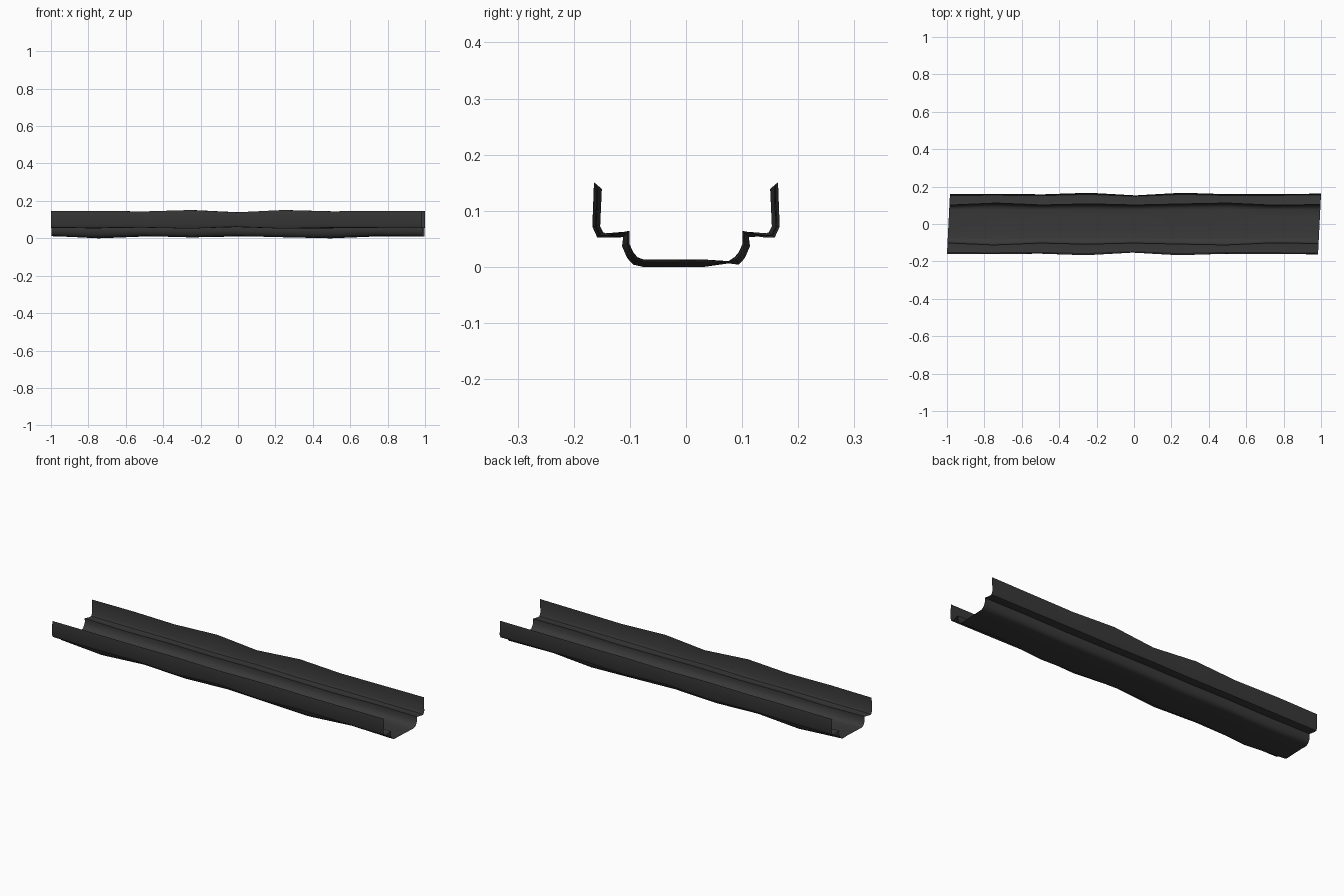
import bpy
import math

cube = bpy.data.objects.get("Cube")
if cube:
    bpy.data.objects.remove(cube, do_unlink=True)

# Dark grey sheet material
mat = bpy.data.materials.new("dark_grey")
mat.use_nodes = True
grey = (0.04, 0.04, 0.04, 1)
mat.diffuse_color = grey
mat.node_tree.nodes["Principled BSDF"].inputs["Base Color"].default_value = grey

# Half section of the gutter: y, z, outward warp in y and z
WALL = [(.157, .148, .007, .006), (.160, .075, .007, 0),
        (.153, .060, .005, -.005), (.143, .059, 0, -.004)]
TROUGH = [(.106, .062, .006, -.006), (.107, .042, .007, -.002),
          (.099, .024, .006, -.005), (.090, .014, .004, -.007),
          (.076, .010, 0, -.007), (.032, .010, 0, -.007)]

# Warp of the walls and of the trough at even stations along the length
WALL_WARP = [0, .2, -.2, 1, -1, 1, -.1, .1, .3]
TROUGH_WARP = [-.8, 1, -.7, .3, -.7, .2, 1, -.9, -.3]


def section(x, wall, trough):
    half = [(y + dy * wall, z + dz * wall) for y, z, dy, dz in WALL]
    half += [(y + dy * trough, z + dz * trough) for y, z, dy, dz in TROUGH]
    left = [(-y, z) for y, z in half]
    # The floor edge on the back side stays nearly level
    right = half[:]
    y, z = right[-2]
    right[-2] = (y, .012 + (z - .012) * .3)
    # Ends are cut slightly askew
    return [(x + .05 * y, y, z) for y, z in left + right[::-1]]


# Loft the sections along x
verts, faces = [], []
last = len(WALL_WARP) - 1
for i, (w, t) in enumerate(zip(WALL_WARP, TROUGH_WARP)):
    verts += section(.992 * (2 * i / last - 1), w, t)
n = len(verts) // (last + 1)
for i in range(last):
    for j in range(n - 1):
        a = i * n + j
        faces.append((a, a + n, a + n + 1, a + 1))

mesh = bpy.data.meshes.new("gutter_channel")
mesh.from_pydata(verts, [], faces)
mesh.materials.append(mat)
gutter = bpy.data.objects.new("gutter_channel", mesh)
bpy.context.collection.objects.link(gutter)

# Rest the lowest point on the ground
low = min(v.co.z for v in mesh.vertices)
for v in mesh.vertices:
    v.co.z -= low

bpy.ops.object.select_all(action='DESELECT')
gutter.select_set(True)
bpy.context.view_layer.objects.active = gutter
bpy.ops.object.shade_smooth_by_angle(angle=math.radians(40))
